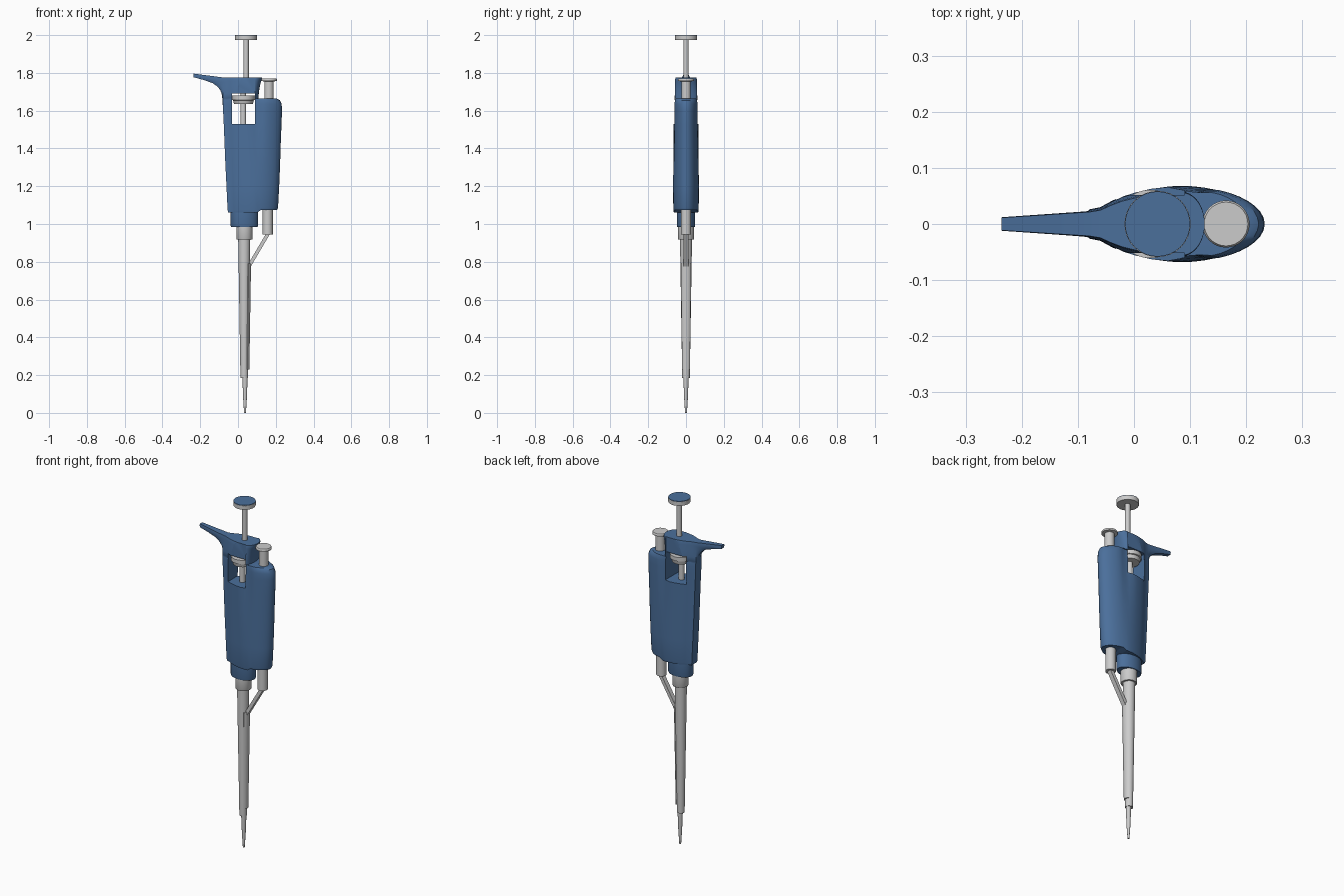
import bpy, bmesh
from math import sin, cos, pi, radians, sqrt, exp

if "Cube" in bpy.data.objects:
    bpy.data.objects.remove(bpy.data.objects["Cube"])

blue = bpy.data.materials.new("blue")
blue.diffuse_color = (0.07, 0.16, 0.33, 1)
blue.use_nodes = True
blue.node_tree.nodes["Principled BSDF"].inputs["Base Color"].default_value = blue.diffuse_color


def finish(name, bm, mat=None, angle=30):
    bmesh.ops.recalc_face_normals(bm, faces=bm.faces)
    me = bpy.data.meshes.new(name)
    bm.to_mesh(me)
    bm.free()
    ob = bpy.data.objects.new(name, me)
    bpy.context.collection.objects.link(ob)
    if mat:
        me.materials.append(mat)
    smooth(ob, angle)
    return ob


def smooth(ob, angle):
    bpy.ops.object.select_all(action='DESELECT')
    ob.select_set(True)
    bpy.context.view_layer.objects.active = ob
    bpy.ops.object.shade_smooth_by_angle(angle=radians(angle))


def loft(name, rings, mat=None, strip_caps=False, angle=30):
    """Skin closed rings; strip caps join mirrored halves of the end rings."""
    bm = bmesh.new()
    vs = [[bm.verts.new(p) for p in r] for r in rings]
    n = len(rings[0])
    for a, b in zip(vs, vs[1:]):
        for i in range(n):
            j = (i + 1) % n
            bm.faces.new((a[i], a[j], b[j], b[i]))
    for r in (vs[0], vs[-1]):
        if strip_caps:
            for i in range(n // 2 - 1):
                bm.faces.new((r[i], r[i + 1], r[n - 2 - i], r[n - 1 - i]))
        else:
            bm.faces.new(r)
    return finish(name, bm, mat, angle)


def lathe(name, profile, cx, mat=None, squash=1.0, n=32):
    rings = [[(cx + r * cos(2 * pi * i / n), squash * r * sin(2 * pi * i / n), z)
              for i in range(n)] for r, z in profile]
    return loft(name, rings, mat)


def box(name, x0, x1, y0, y1, z0, z1):
    return loft(name, [[(x0, y0, z), (x1, y0, z), (x1, y1, z), (x0, y1, z)] for z in (z0, z1)])


# Handle: horizontal slices from the grip up to the finger hook
plan = [(-0.08, 0.026), (-0.06, 0.030), (-0.04, 0.041), (-0.02, 0.050), (0.0, 0.056),
        (0.03, 0.063), (0.06, 0.067), (0.085, 0.068)]


def body_ring(z, xl, xr, s=1.0, groove=0.0):
    xh = max(xl, -0.08)
    half = []
    for u in (0, 0.33, 0.66):
        half.append((xl + u * (xh - xl), 0.026 * (0.53 + 0.47 * u)))
    for x, y in plan:
        half.append((xh + (x + 0.08) / 0.165 * (0.085 - xh), y))
    for k in range(1, 11):
        a = k / 10 * pi / 2 * 0.985
        half.append((0.085 + (xr - 0.085) * sin(a), 0.068 * cos(a)))
    pts = []
    for x, y in half:
        zz = z + 0.02 * max(0, (-0.08 - x) / 0.155)
        if z < 1.1 and x > 0.12:
            zz += 0.012
        pts.append((x, y * s * (1 - groove * exp(-((x - 0.1) / 0.028) ** 2)), zz))
    return pts + [(x, -y, zz) for x, y, zz in reversed(pts)]


rows = [(1.062, -0.053, 0.207, 0.95), (1.075, -0.055, 0.212, 0.99), (1.20, -0.061, 0.218),
        (1.32, -0.067, 0.223, 1, 0.02), (1.42, -0.071, 0.226, 1, 0.07),
        (1.52, -0.075, 0.230, 1, 0.13), (1.60, -0.079, 0.233, 1, 0.18),
        (1.635, -0.081, 0.231, 1, 0.2), (1.655, -0.082, 0.222, 0.98, 0.2),
        (1.664, -0.083, 0.205, 0.95, 0.2), (1.665, -0.083, 0.108, 0.97, 0.1),
        (1.69, -0.087, 0.110, 0.97, 0.1), (1.707, -0.094, 0.112, 0.96, 0.1),
        (1.725, -0.110, 0.115, 0.93, 0.08), (1.739, -0.135, 0.118, 0.91, 0.07),
        (1.75, -0.185, 0.121, 0.89, 0.05), (1.757, -0.235, 0.123, 0.88, 0.04),
        (1.768, -0.236, 0.126, 0.86, 0.02), (1.776, -0.236, 0.126, 0.82)]
handle = loft("handle", [body_ring(*r) for r in rows], blue, True, 40)

# Display window through the handle and flat recesses above it
cutters = [box("window_cutter", -0.032, 0.09, -0.2, 0.2, 1.53, 1.69)]
for sy in (-1, 1):
    y = sorted((sy * 0.052, sy * 0.2))
    cutters.append(box("recess_cutter", -0.032, 0.09, y[0], y[1], 1.60, 1.85))
for c in cutters:
    c.hide_render = True
    m = handle.modifiers.new("cut", 'BOOLEAN')
    m.operation, m.solver, m.object = 'DIFFERENCE', 'EXACT', c
    bpy.context.view_layer.objects.active = handle
    bpy.ops.object.modifier_apply(modifier=m.name)
    bpy.data.objects.remove(c)
smooth(handle, 35)

# Volume dial and its spindle inside the window
lathe("volume_dial", [(0.05, 1.635), (0.055, 1.655), (0.061, 1.657), (0.061, 1.68)], 0.029)
lathe("dial_spindle", [(0.015, 1.52), (0.015, 1.70)], 0.028)

# Plunger
lathe("plunger_rod", [(0.014, 1.76), (0.014, 1.98)], 0.043)
lathe("plunger_button", [(0.057, 1.973), (0.059, 1.976), (0.059, 1.997)], 0.042)
lathe("plunger_cap", [(0.058, 1.996), (0.058, 2.0)], 0.042, blue)

# Ejector button and lower post
lathe("ejector_button", [(0.025, 1.62), (0.025, 1.755), (0.042, 1.757), (0.042, 1.765),
                         (0.039, 1.77)], 0.164)
lathe("ejector_post", [(0.027, 0.945), (0.027, 1.09)], 0.157)

# Neck collars, shaft and tip
lathe("neck_collar", [(0.070, 0.985), (0.073, 0.992), (0.073, 1.085)], 0.034, blue, 0.67)
lathe("shaft_collar", [(0.041, 0.918), (0.043, 0.922), (0.043, 0.99)], 0.035)
lathe("shaft", [(0.020, 0.185), (0.032, 0.925)], 0.033)
lathe("tip", [(0.005, 0.0), (0.010, 0.08), (0.014, 0.19)], 0.037)

# Ejector arm: slanted strut, then a curved sleeve along the shaft
w, t = 0.013, 0.011
loft("ejector_strut", [[(x - t, -w, z), (x + t, -w, z), (x + t, w, z), (x - t, w, z)]
                       for x, z in ((0.057, 0.775), (0.16, 0.95))])
sleeve = []
for r, z in ((0.027, 0.23), (0.036, 0.79)):
    arc = [radians(-50 + 10 * i) for i in range(11)]
    sleeve.append([(0.033 + r * cos(a), r * sin(a), z) for a in arc] +
                  [(0.033 + (r - 0.006) * cos(a), (r - 0.006) * sin(a), z) for a in reversed(arc)])
loft("ejector_sleeve", sleeve)
